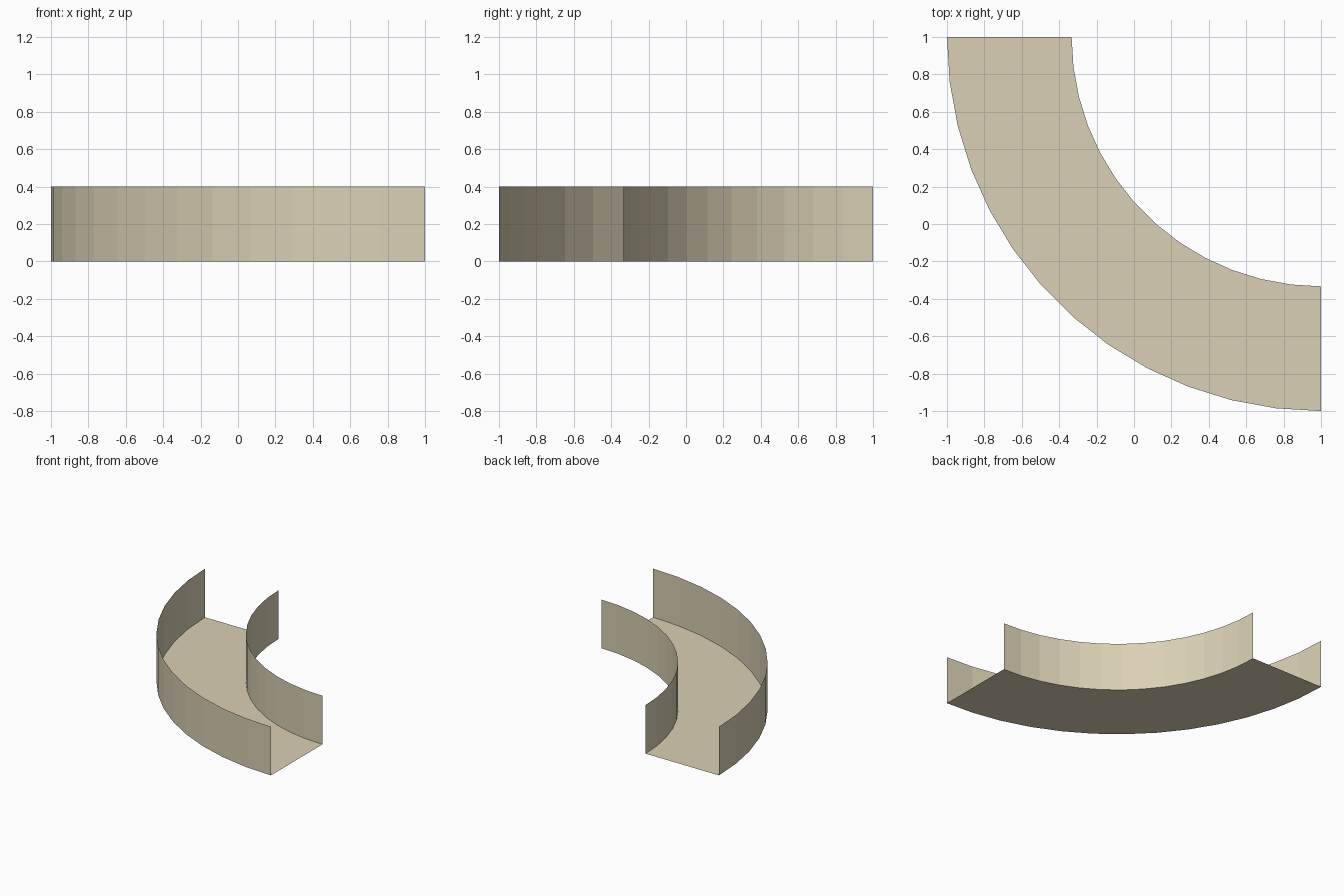
import bpy
from math import cos, sin, pi

if "Cube" in bpy.data.objects:
    bpy.data.objects.remove(bpy.data.objects["Cube"])

SEGMENTS = 13
CENTRE = 1.0
R_OUT, R_IN = 2.0, 4 / 3
HEIGHT = 0.4

mat = bpy.data.materials.new("sand")
mat.diffuse_color = (0.70, 0.63, 0.46, 1)
mat.use_nodes = True
mat.node_tree.nodes["Principled BSDF"].inputs["Base Color"].default_value = mat.diffuse_color


def arc(radius, z):
    """Quarter circle running from the +y end to the +x end."""
    angles = [pi + pi / 2 * i / SEGMENTS for i in range(SEGMENTS + 1)]
    return [(CENTRE + radius * cos(a), CENTRE + radius * sin(a), z) for a in angles]


def strip(name, side_a, side_b):
    """Thin sheet of quads bridging two arcs."""
    n = len(side_a)
    faces = [(i, i + 1, n + i + 1, n + i) for i in range(n - 1)]
    mesh = bpy.data.meshes.new(name)
    mesh.from_pydata(side_a + side_b, [], faces)
    mesh.materials.append(mat)
    obj = bpy.data.objects.new(name, mesh)
    bpy.context.collection.objects.link(obj)


# Curved channel floor
strip("floor", arc(R_OUT, 0), arc(R_IN, 0))
# Outer wall, facing away from the bend centre
strip("outer_wall", arc(R_OUT, 0), arc(R_OUT, HEIGHT))
# Inner wall, facing the bend centre
strip("inner_wall", arc(R_IN, HEIGHT), arc(R_IN, 0))
